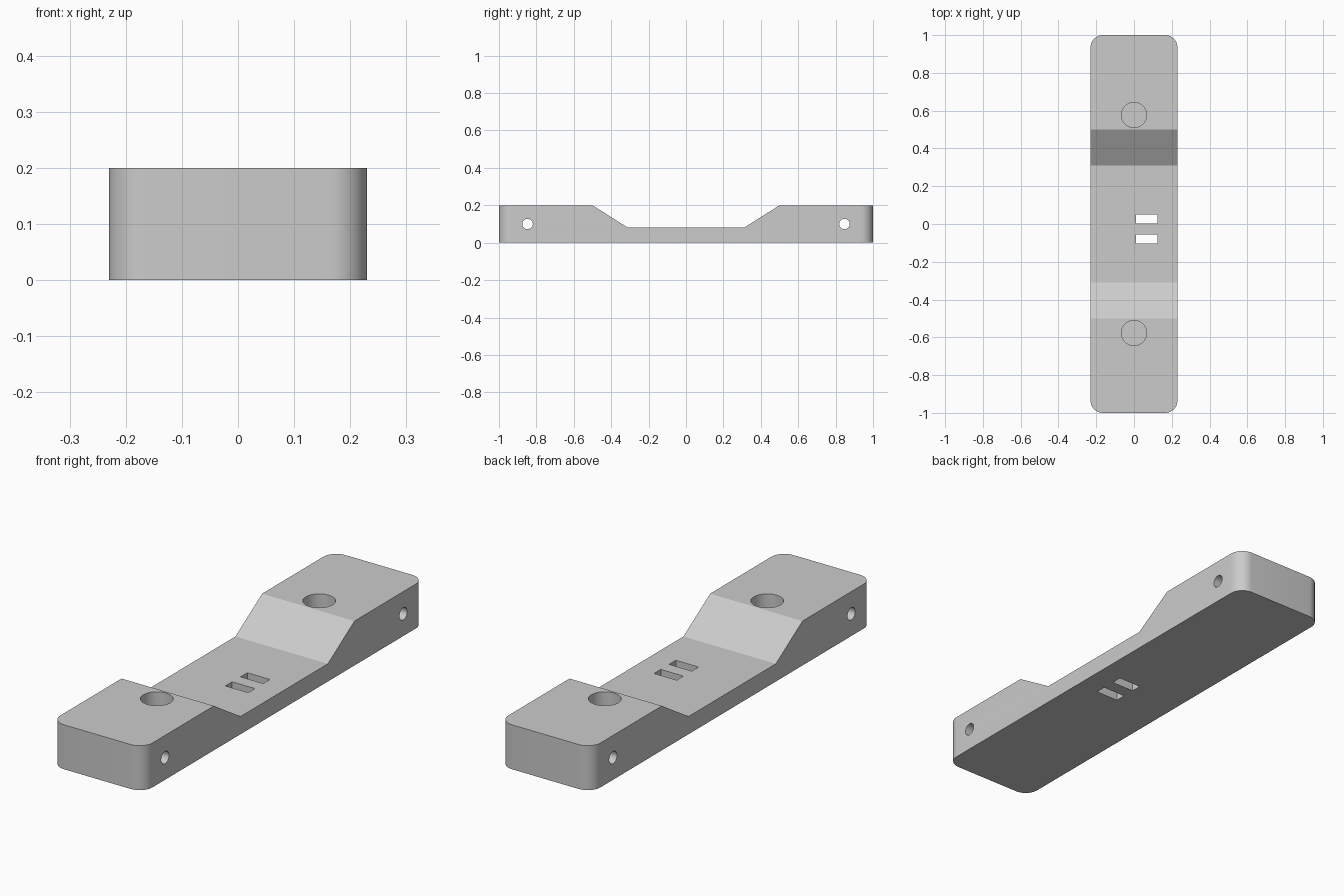
import bpy
import bmesh
from math import radians
from mathutils import Matrix, Vector

cube = bpy.data.objects.get("Cube")
if cube:
    bpy.data.objects.remove(cube, do_unlink=True)

HALF_WIDTH = 0.23
HEIGHT = 0.2

grey = bpy.data.materials.new("plain_grey")
grey.use_nodes = True
grey.diffuse_color = (0.6, 0.6, 0.6, 1)
grey.node_tree.nodes["Principled BSDF"].inputs["Base Color"].default_value = grey.diffuse_color


def make_object(name, bm):
    bmesh.ops.recalc_face_normals(bm, faces=bm.faces)
    mesh = bpy.data.meshes.new(name)
    bm.to_mesh(mesh)
    bm.free()
    mesh.materials.append(grey)
    obj = bpy.data.objects.new(name, mesh)
    bpy.context.collection.objects.link(obj)
    return obj


def cylinder_cutter(name, centre, radius, depth, sides, rotation=Matrix()):
    bm = bmesh.new()
    bmesh.ops.create_cone(bm, cap_ends=True, segments=sides, radius1=radius,
                          radius2=radius, depth=depth,
                          matrix=Matrix.Translation(centre) @ rotation)
    return make_object(name, bm)


def box_cutter(name, centre, size):
    bm = bmesh.new()
    bmesh.ops.create_cube(bm, size=1, matrix=Matrix.Translation(centre)
                          @ Matrix.Diagonal((*size, 1)))
    return make_object(name, bm)


# Body: side profile with a lowered middle, extruded across the width
half = [(1, 0), (1, HEIGHT), (0.5, HEIGHT), (0.31, 0.08)]
profile = half + [(-y, z) for y, z in reversed(half)]
bm = bmesh.new()
face = bm.faces.new([bm.verts.new((-HALF_WIDTH, y, z)) for y, z in profile])
extruded = bmesh.ops.extrude_face_region(bm, geom=[face])["geom"]
bmesh.ops.translate(bm, vec=Vector((2 * HALF_WIDTH, 0, 0)),
                    verts=[v for v in extruded if isinstance(v, bmesh.types.BMVert)])
bmesh.ops.recalc_face_normals(bm, faces=bm.faces)

# Rounded vertical corners at both ends
corners = [e for e in bm.edges
           if all(abs(v.co.y) > 0.99 for v in e.verts)
           and abs(e.verts[0].co.z - e.verts[1].co.z) > 0.1]
bmesh.ops.bevel(bm, geom=corners, offset=0.065, offset_type='OFFSET',
                segments=10, profile=0.5, affect='EDGES')
body = make_object("bracket_body", bm)

# Blind round sockets in the raised ends, and cross holes through the sides
cutters = []
sideways = Matrix.Rotation(radians(90), 4, 'Y')
for side, label in ((-1, "front"), (1, "back")):
    cutters.append(cylinder_cutter(label + "_socket_cutter",
                                   (0, side * 0.577, 0.15), 0.067, 0.2, 48))
    cutters.append(cylinder_cutter(label + "_cross_hole_cutter",
                                   (0, side * 0.847, 0.1), 0.028, 0.6, 16, sideways))

# Two slots through the thin middle
for y, label in ((0.027, "back"), (-0.08, "front")):
    cutters.append(box_cutter(label + "_slot_cutter",
                              (0.067, y, 0.05), (0.113, 0.048, 0.3)))

# Cut the openings and discard the cutters
for cutter in cutters:
    cutter.hide_render = True
    cut = body.modifiers.new(cutter.name, 'BOOLEAN')
    cut.operation = 'DIFFERENCE'
    cut.solver = 'EXACT'
    cut.object = cutter
bpy.context.view_layer.update()
evaluated = body.evaluated_get(bpy.context.evaluated_depsgraph_get())
body_mesh = bpy.data.meshes.new_from_object(evaluated)
body.modifiers.clear()
body.data = body_mesh
for cutter in cutters:
    bpy.data.objects.remove(cutter, do_unlink=True)

# Smooth the rounded walls, keep the hard edges
bpy.ops.object.select_all(action='DESELECT')
body.select_set(True)
bpy.context.view_layer.objects.active = body
bpy.ops.object.shade_smooth_by_angle(angle=radians(28))
